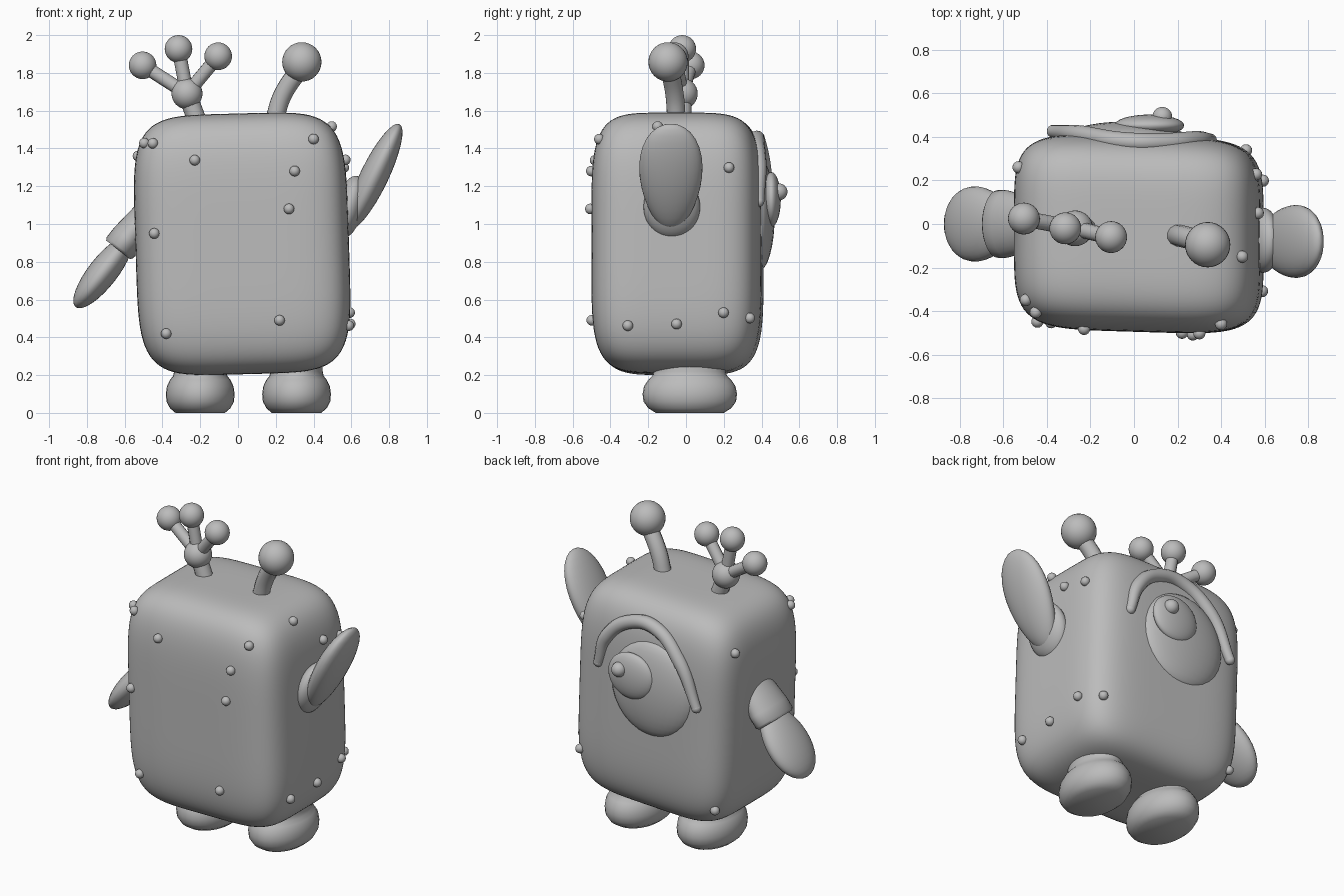
import bpy, bmesh, math
from mathutils import Vector, Matrix

if "Cube" in bpy.data.objects:
    bpy.data.objects.remove(bpy.data.objects["Cube"])

grey = bpy.data.materials.new("clay_grey")
grey.use_nodes = True
grey.diffuse_color = (0.5, 0.5, 0.5, 1)
grey.node_tree.nodes["Principled BSDF"].inputs["Base Color"].default_value = (0.5, 0.5, 0.5, 1)


def finish(name, bm):
    bmesh.ops.recalc_face_normals(bm, faces=bm.faces)
    for f in bm.faces:
        f.smooth = True
    mesh = bpy.data.meshes.new(name)
    bm.to_mesh(mesh)
    bm.free()
    mesh.materials.append(grey)
    ob = bpy.data.objects.new(name, mesh)
    bpy.context.collection.objects.link(ob)
    return ob


def ellipsoid(name, centre, radii, tilt=0, taper=0, seg=32):
    """Sphere scaled by radii, narrowed in y towards its lower end, then tilted about y."""
    bm = bmesh.new()
    bmesh.ops.create_uvsphere(bm, u_segments=seg, v_segments=seg // 2, radius=1)
    for v in bm.verts:
        v.co.y *= 1 + taper * v.co.z
        v.co = Vector(a * b for a, b in zip(v.co, radii))
    bm.transform(Matrix.Translation(centre) @ Matrix.Rotation(tilt, 4, 'Y'))
    return finish(name, bm)


def ball(name, centre, r, seg=32):
    return ellipsoid(name, centre, (r, r, r), seg=seg)


def tube(name, points, r, tip=1.0):
    """Smooth round tube through the points; tip scales the radius at both ends."""
    cu = bpy.data.curves.new(name, 'CURVE')
    cu.dimensions = '3D'
    cu.bevel_depth = r
    cu.bevel_resolution = 4
    cu.use_fill_caps = True
    sp = cu.splines.new('BEZIER')
    sp.bezier_points.add(len(points) - 1)
    for i, (bp, p) in enumerate(zip(sp.bezier_points, points)):
        bp.co = p
        bp.handle_left_type = bp.handle_right_type = 'AUTO'
        bp.radius = tip if i in (0, len(points) - 1) else 1
    cu.materials.append(grey)
    ob = bpy.data.objects.new(name, cu)
    bpy.context.collection.objects.link(ob)


def lathe(name, profile, centre, sx, sy, tilt=0):
    """Elliptical turned shape from (radius, height) pairs."""
    bm = bmesh.new()
    n = 32
    rings = [[bm.verts.new((sx * r * math.cos(math.tau * i / n),
                            sy * r * math.sin(math.tau * i / n), z))
              for i in range(n)] for r, z in profile]
    for a, b in zip(rings, rings[1:]):
        for i in range(n):
            bm.faces.new((a[i], a[(i + 1) % n], b[(i + 1) % n], b[i]))
    bm.faces.new(rings[0])
    bm.faces.new(rings[-1])
    bm.transform(Matrix.Translation(centre) @ Matrix.Rotation(tilt, 4, 'Y'))
    ob = finish(name, bm)
    bpy.context.view_layer.objects.active = ob
    ob.select_set(True)
    bpy.ops.object.shade_smooth_by_angle(angle=math.radians(50))
    ob.select_set(False)
    return ob


# Body: a slightly lopsided, pillowy box
bm = bmesh.new()
bmesh.ops.create_cube(bm, size=2)
bmesh.ops.subdivide_edges(bm, edges=bm.edges, cuts=31, use_grid_fill=True)
P = 5
for v in bm.verts:
    c = v.co / sum(abs(k) ** P for k in v.co) ** (1 / P)
    v.co = (0.022 + 0.565 * c.x - 0.022 * c.z,
            -0.045 + 0.45 * c.y - 0.017 * c.x,
            0.895 + 0.69 * c.z + 0.015 * c.x)
body = finish("body", bm)

# Feet with short legs
foot = [(0.72, 0), (0.88, 0.025), (0.98, 0.06), (1, 0.1), (0.97, 0.14), (0.88, 0.175),
        (0.79, 0.195), (0.76, 0.22), (0.76, 0.34)]
for side, x in (("right", -0.2), ("left", 0.31)):
    lathe(side + "_foot", foot, (x, 0.02, 0), 0.182, 0.25)

# Raised left arm
ellipsoid("left_shoulder", (0.59, -0.075, 1.09), (0.075, 0.15, 0.17), 0.25)
ellipsoid("left_hand", (0.72, -0.08, 1.25), (0.075, 0.165, 0.31), 0.45, 0.18)

# Lowered right arm with a sleeve
down = math.radians(218)
lathe("right_sleeve", [(0.8, 0), (0.9, 0.08), (1, 0.17), (1, 0.235), (0.9, 0.25)],
      (-0.48, 0, 1.06), 0.09, 0.155, down)
ellipsoid("right_hand", (-0.715, 0, 0.745), (0.078, 0.172, 0.235), down, 0.1)

# Single antenna
tube("left_antenna_stem", [(0.19, -0.05, 1.54), (0.235, -0.06, 1.68), (0.34, -0.09, 1.84)], 0.05)
ball("left_antenna_ball", (0.338, -0.095, 1.858), 0.104)

# Branching antenna
hub = (-0.27, -0.02, 1.69)
tube("right_antenna_stem", [(-0.21, -0.02, 1.53), hub], 0.05)
ball("right_antenna_hub", hub, 0.082)
for i, tip in enumerate([(-0.505, 0.025, 1.84), (-0.315, -0.02, 1.927), (-0.105, -0.06, 1.888)]):
    tube(f"antenna_branch_{i}", [hub, tip], 0.036)
    ball(f"antenna_branch_ball_{i}", tip, 0.073)

# Eye on the back face
ellipsoid("eyeball", (-0.04, 0.385, 1.05), (0.29, 0.085, 0.3))
ellipsoid("iris", (0.07, 0.452, 1.13), (0.16, 0.05, 0.145))
ball("pupil", (0.13, 0.492, 1.17), 0.045)
tube("eyebrow", [(0.35, 0.385, 1.12), (0.29, 0.385, 1.3), (0.13, 0.375, 1.43),
                 (-0.05, 0.38, 1.44), (-0.24, 0.41, 1.29), (-0.37, 0.425, 1.03)], 0.042, 0.7)
ball("eyebrow_left_end", (0.35, 0.385, 1.12), 0.03, 16)
ball("eyebrow_right_end", (-0.37, 0.425, 1.03), 0.03, 16)

# Warts, snapped to the skin
warts = [(-0.47, -0.43, 1.44), (-0.23, -0.5, 1.34), (0.4, -0.46, 1.45), (0.3, -0.5, 1.28),
         (0.27, -0.5, 1.08), (-0.45, -0.46, 0.95), (-0.38, -0.45, 0.42), (0.22, -0.5, 0.49),
         (0.6, -0.31, 0.46), (0.6, -0.05, 0.47), (0.6, 0.2, 0.53), (0.53, 0.36, 0.5),
         (0.57, 0.23, 1.3), (0.57, 0.05, 1.34), (0.48, -0.15, 1.5),
         (-0.53, 0.26, 1.36), (-0.42, 0.31, 0.37), (-0.5, -0.35, 1.43)]
for i, w in enumerate(warts):
    hit, point, normal, face = body.closest_point_on_mesh(Vector(w))
    ball(f"wart_{i}", point + normal * 0.006, 0.028, 16)
